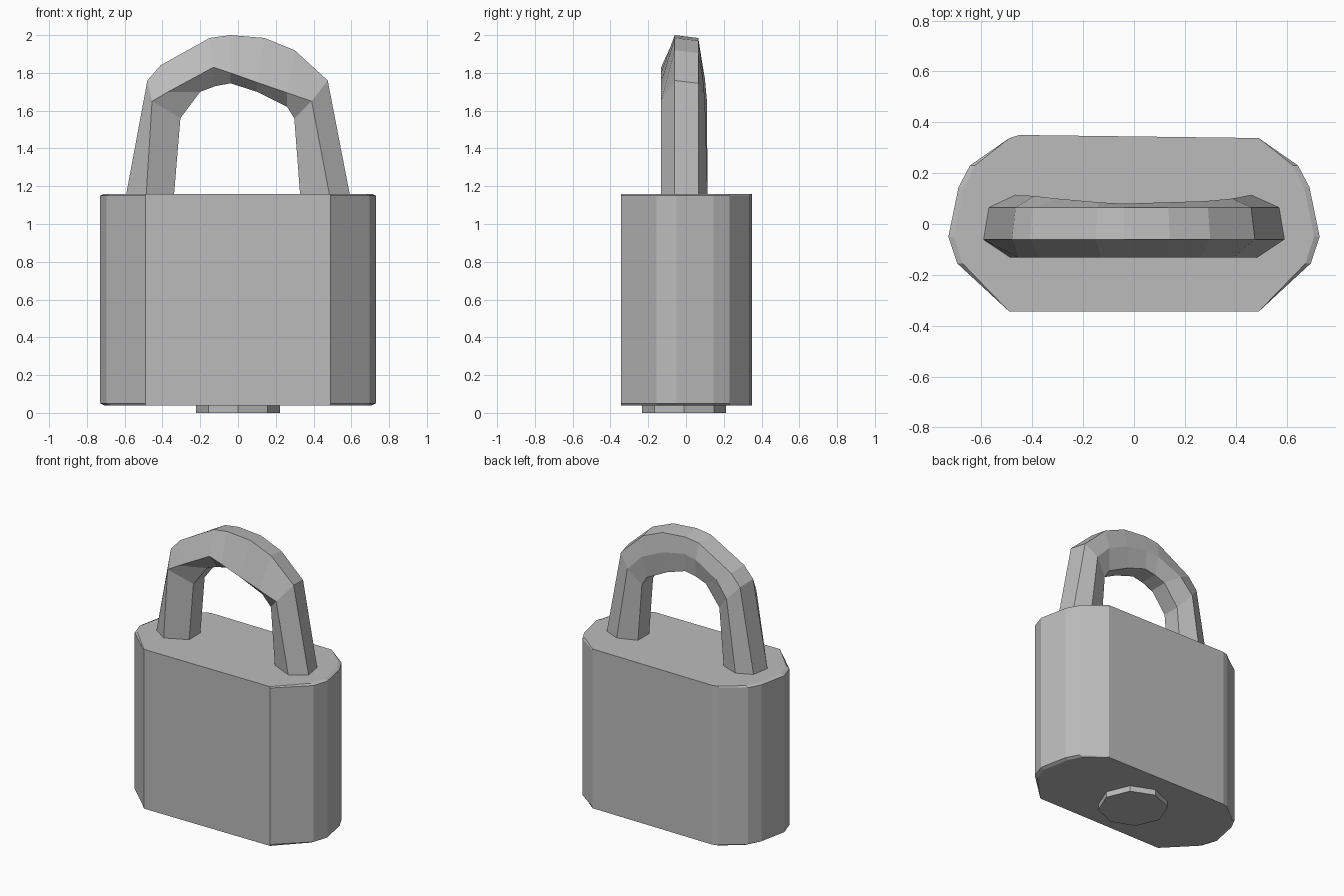
import bpy, bmesh, math

if "Cube" in bpy.data.objects:
    bpy.data.objects.remove(bpy.data.objects["Cube"])

steel = bpy.data.materials.new("grey steel")
steel.diffuse_color = (0.5, 0.5, 0.5, 1)
steel.use_nodes = True
steel.node_tree.nodes["Principled BSDF"].inputs["Base Color"].default_value = steel.diffuse_color


def loft(name, rings):
    """Join equal-sided rings of points into a closed flat-shaded solid."""
    bm = bmesh.new()
    rows = [[bm.verts.new(p) for p in ring] for ring in rings]
    n = len(rows[0])
    for a, b in zip(rows, rows[1:]):
        for i in range(n):
            j = (i + 1) % n
            bm.faces.new((a[i], a[j], b[j], b[i]))
    bm.faces.new(rows[0][::-1])
    bm.faces.new(rows[-1])
    bmesh.ops.recalc_face_normals(bm, faces=bm.faces)
    mesh = bpy.data.meshes.new(name)
    bm.to_mesh(mesh)
    bm.free()
    mesh.materials.append(steel)
    obj = bpy.data.objects.new(name, mesh)
    bpy.context.collection.objects.link(obj)
    return obj


# Lock body: faceted oval block with tiny chamfers at the rounded ends
half = [(0.49, -0.345), (0.695, -0.155), (0.73, -0.05), (0.69, 0.145),
        (0.645, 0.23), (0.49, 0.338)]
outline = half + [(-0.45, 0.35)] + [(-x, y) for x, y in reversed(half)]


def body_ring(z, trim):
    return [(x * (1 - trim if abs(x) > 0.6 else 1), y, z) for x, y in outline]


loft("lock_body", [body_ring(0.04, 0.03), body_ring(0.05, 0),
                   body_ring(1.15, 0), body_ring(1.16, 0.03)])

# Keyhole plate: low octagonal disc under the body
plate = [(0.222 * math.cos(math.tau * i / 8), -0.01 + 0.222 * math.sin(math.tau * i / 8))
         for i in range(8)]
loft("keyhole_plate", [[(x, y, z) for x, y in plate] for z in (0, 0.06)])

# Shackle: six-sided section swept over the arch
# each station: outer x,z / front ridge x,z / inner x,z / back ridge y
stations = [
    (-0.595, 1.14, -0.487, 1.14, -0.34, 1.14, 0.115),
    (-0.48, 1.76, -0.455, 1.65, -0.305, 1.56, 0.11),
    (-0.41, 1.84, -0.37, 1.70, -0.20, 1.70, 0.10),
    (-0.15, 1.985, -0.13, 1.83, -0.12, 1.73, 0.085),
    (-0.04, 2.00, -0.04, 1.80, -0.04, 1.745, 0.08),
    (0.14, 1.985, 0.10, 1.75, 0.10, 1.70, 0.085),
    (0.30, 1.92, 0.26, 1.695, 0.26, 1.62, 0.09),
    (0.475, 1.76, 0.39, 1.65, 0.298, 1.56, 0.10),
    (0.595, 1.14, 0.487, 1.14, 0.33, 1.14, 0.115),
]
rings = []
for ox, oz, fx, fz, ix, iz, back in stations:
    rings.append([(ox, -0.06, oz), (fx, -0.132, fz), (ix, -0.06, iz),
                  (ix, 0.065, iz), ((ox + ix) / 2, back, (oz + iz) / 2),
                  (ox * 0.97, 0.065, oz - 0.015)])
loft("shackle", rings)
